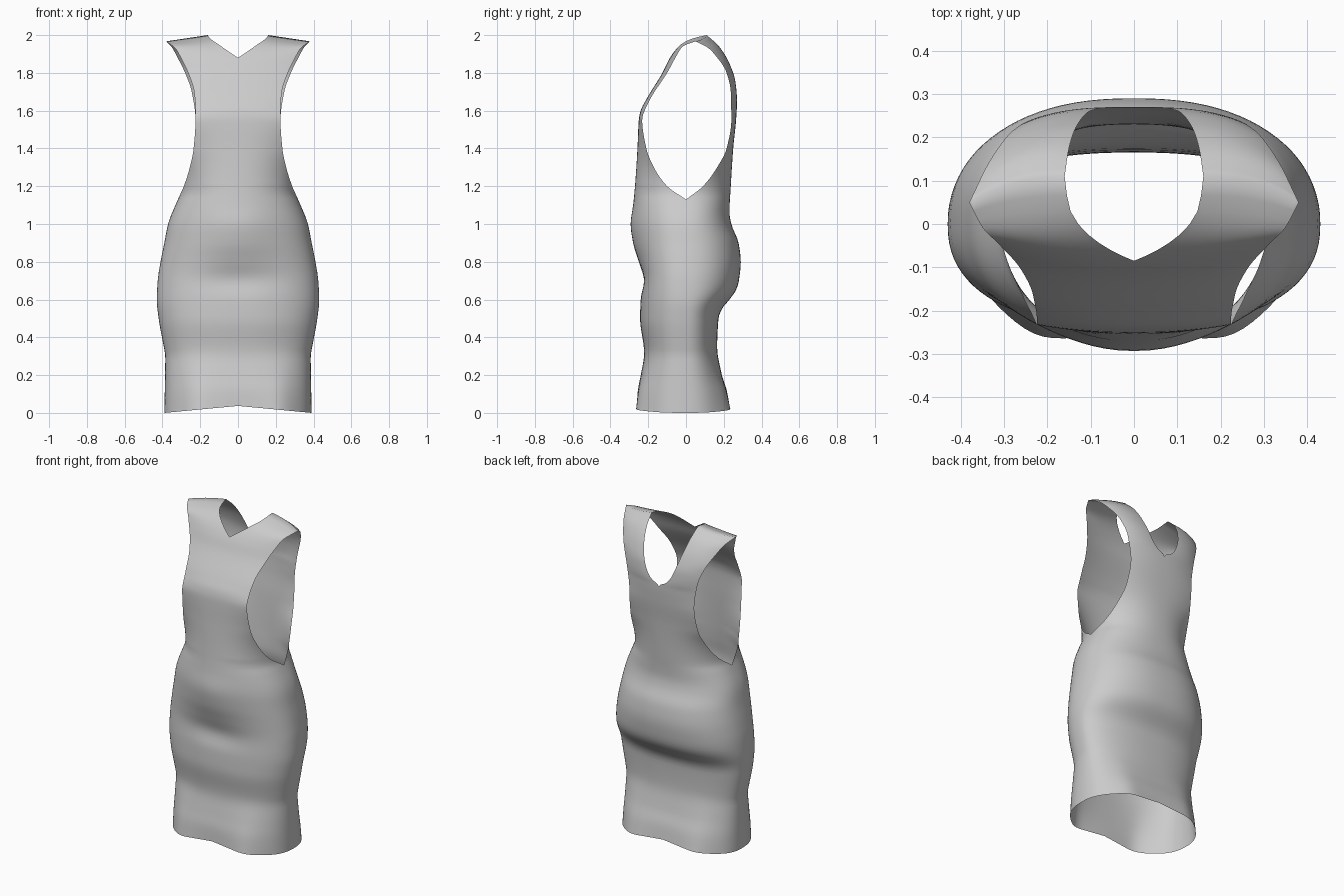
import bpy, bmesh
from math import sin, cos, acos, exp

if "Cube" in bpy.data.objects:
    bpy.data.objects.remove(bpy.data.objects["Cube"])


def curve(pts):
    """Shape-preserving smooth curve through (t, value) points, clamped at its ends."""
    n = len(pts)
    d = [(pts[i + 1][1] - pts[i][1]) / (pts[i + 1][0] - pts[i][0]) for i in range(n - 1)]
    m = [d[0]] + [2 * p * q / (p + q) if p * q > 0 else 0 for p, q in zip(d, d[1:])] + [d[-1]]

    def f(t):
        if t <= pts[0][0]:
            return pts[0][1]
        for i in range(n - 1):
            (t0, a), (t1, b) = pts[i], pts[i + 1]
            if t <= t1:
                h = t1 - t0
                s = (t - t0) / h
                return (a * (1 + 2 * s) * (1 - s) ** 2 + b * s * s * (3 - 2 * s)
                        + h * s * (1 - s) * (m[i] * (1 - s) - m[i + 1] * s))
        return pts[-1][1]
    return f


ARM, TOP = 1.13, 2.0     # bottom of armhole, shoulder seam

# side silhouette up to the armholes, then the armhole edge, seen from the front
width = curve([(0, .39), (.3, .385), (.36, .395), (.5, .42), (.6, .43), (.7, .425), (.8, .41),
               (.9, .39), (1, .37), (1.13, .318), (1.2, .287), (1.3, .255), (1.4, .235),
               (1.55, .225), (1.7, .245), (1.8, .28), (1.9, .33), (2, .38)])
arm_z = curve([(0, 0), (1.8, 1.8), (1.88, 1.88), (1.94, 1.935), (2, 1.967)])
power = curve([(0, .84), (1.05, .87), (1.3, .92), (2, .92)])     # squareness of the section

# front panel: centre/neckline and armhole edge; "base" is the profile beside the belly
front = dict(
    y=curve([(0, -.27), (.1, -.262), (.2, -.243), (.32, -.222), (.5, -.243), (.6, -.24), (.7, -.222),
             (.8, -.25), (.9, -.28), (1, -.293), (1.1, -.28), (1.2, -.27), (1.4, -.257),
             (1.55, -.25), (1.6, -.24), (1.66, -.21), (1.8, -.125), (1.88, -.085),
             (1.94, -.025), (1.975, .04), (2, .11)]),
    base=curve([(.5, -.243), (.6, -.241), (.72, -.238), (.8, -.245), (.9, -.257), (1, -.264),
                (1.1, -.266), (1.2, -.266)]),
    x=curve([(1.88, 0), (1.94, .105), (1.975, .15), (2, .16)]),
    z=curve([(0, 0), (1.8, 1.8), (1.88, 1.88), (1.94, 1.952), (1.975, 1.984), (2, 2)]),
    inset=curve([(1.55, 0), (1.75, .015), (1.9, .017), (2, 0)]),
    arm=curve([(1.13, 0), (1.2, -.1), (1.3, -.17), (1.4, -.21), (1.55, -.232), (1.65, -.195),
               (1.8, -.1), (1.9, -.045), (1.95, -.015), (2, .05)]))

# back panel: centre/neckline and armhole edge
back = dict(
    y=curve([(0, .24), (.1, .222), (.2, .193), (.35, .165), (.5, .172), (.55, .19), (.6, .23),
             (.65, .265), (.7, .28), (.8, .29), (.9, .278), (1, .24), (1.06, .23), (1.2, .237),
             (1.4, .25), (1.55, .265), (1.65, .27), (1.75, .262), (1.85, .23), (1.94, .175), (2, .11)]),
    x=curve([(1.65, 0), (1.67, .045), (1.72, .085), (1.85, .13), (1.94, .15), (2, .16)]),
    z=curve([(0, 0), (2, 2)]),
    inset=curve([(0, 0), (2, 0)]),
    arm=curve([(1.13, 0), (1.2, .09), (1.3, .165), (1.4, .215), (1.55, .24), (1.7, .237),
               (1.8, .215), (1.9, .15), (2, .05)]))


def point(panel, t, s):
    """Point on the right half of a panel: s=0 at centre or neckline, s=1 at side or armhole."""
    xi, yi, zi = panel["x"](t), panel["y"](t), panel["z"](t)
    xo, yo, zo = width(t) - panel["inset"](t), panel["arm"](t), arm_z(t)
    ratio = .85 if t > 1.55 else max(0, min(.85, yo / yi))
    amax = acos(ratio)
    a = amax * s
    p = power(t)
    fx = (sin(a) / sin(amax)) ** p
    fy = (1 - max(0, cos(a)) ** p) / (1 - max(0, cos(amax)) ** p)
    x, z = xi + (xo - xi) * fx, zi + (zo - zi) * fx
    bump = 0
    if panel is front and .5 < t < 1.2:     # belly bulge and the dip below it
        bump = yi - front["base"](t)
        yi -= bump
    y = yi + (yo - yi) * fy + bump * exp(-(x / .2) ** 2) * (1 - fy)
    # soft folds and raised centre at the hem
    h = max(0, 1 - t / .33)
    y *= 1 - .04 * h * exp(-(x / .12) ** 2) + .08 * h * exp(-((x - .23) / .08) ** 2)
    z += .037 * (1 - fx) * max(0, 1 - t / .2)
    return x, y, z


rows = [ARM * i / 44 for i in range(44)] + [ARM + (TOP - ARM) * i / 58 for i in range(59)]
COLS = 22

# dress: four quarter sheets welded along centre, sides and shoulders
bm = bmesh.new()
for panel in (front, back):
    for side in (1, -1):
        grid = []
        for t in rows:
            line = []
            for k in range(COLS + 1):
                x, y, z = point(panel, t, k / COLS)
                line.append(bm.verts.new((side * x, y, z)))
            grid.append(line)
        for lo, hi in zip(grid, grid[1:]):
            for k in range(COLS):
                quad = [lo[k], lo[k + 1], hi[k + 1], hi[k]]
                if (side > 0) != (panel is front):
                    quad.reverse()
                bm.faces.new(quad)
bmesh.ops.remove_doubles(bm, verts=bm.verts, dist=1e-4)

mesh = bpy.data.meshes.new("dress")
bm.to_mesh(mesh)
bm.free()
mesh.polygons.foreach_set("use_smooth", [True] * len(mesh.polygons))
dress = bpy.data.objects.new("dress", mesh)
bpy.context.collection.objects.link(dress)
